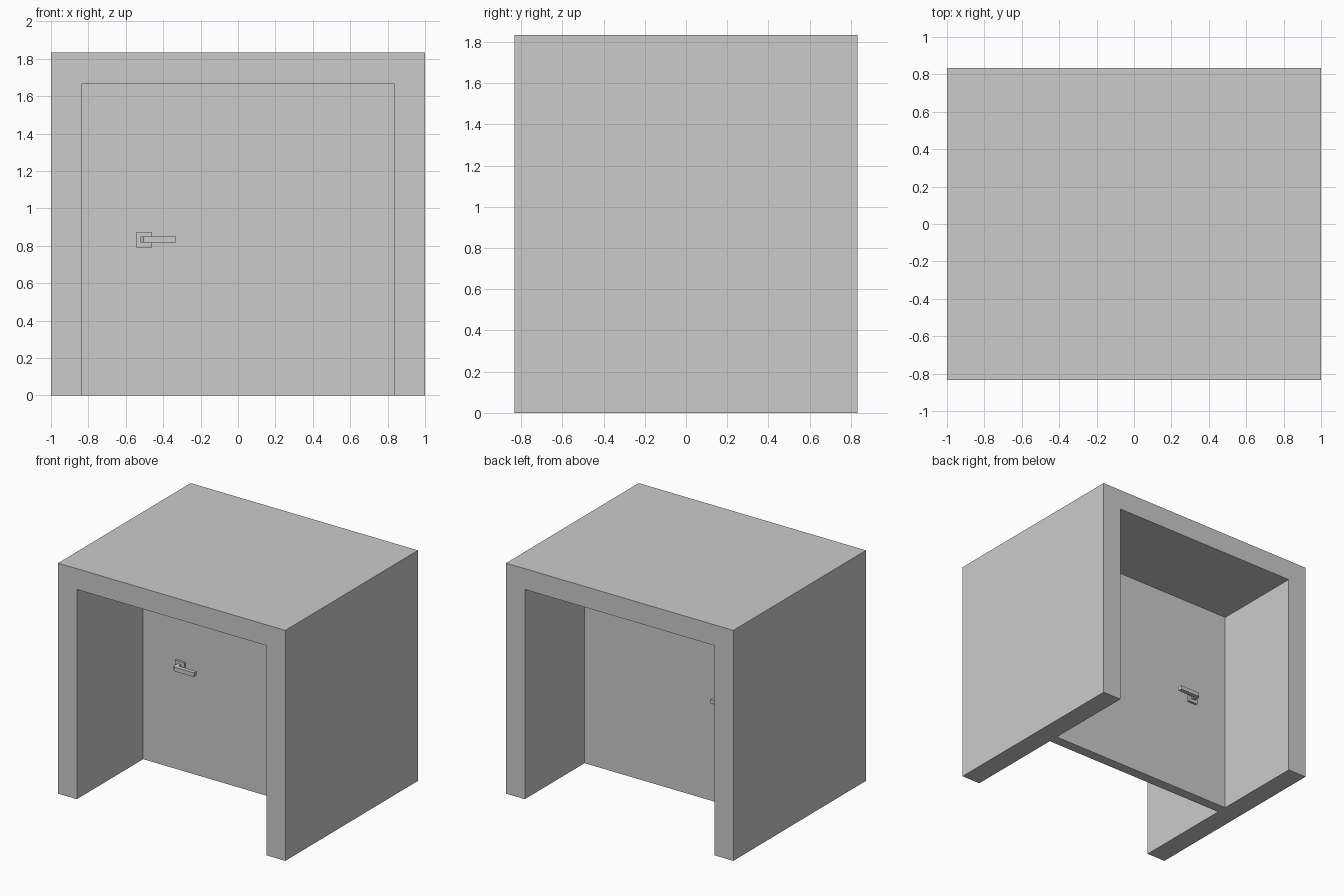
import bpy, bmesh
from mathutils import Vector

if "Cube" in bpy.data.objects:
    bpy.data.objects.remove(bpy.data.objects["Cube"])


def prism(name, profile, direction, to3d):
    """Extrude a closed 2D profile along a direction."""
    bm = bmesh.new()
    face = bm.faces.new([bm.verts.new(to3d(a, b)) for a, b in profile])
    ext = bmesh.ops.extrude_face_region(bm, geom=[face])
    verts = [g for g in ext["geom"] if isinstance(g, bmesh.types.BMVert)]
    bmesh.ops.translate(bm, verts=verts, vec=Vector(direction))
    bmesh.ops.recalc_face_normals(bm, faces=bm.faces)
    mesh = bpy.data.meshes.new(name)
    bm.to_mesh(mesh)
    bm.free()
    obj = bpy.data.objects.new(name, mesh)
    bpy.context.collection.objects.link(obj)
    return obj


def box(name, x0, x1, y0, y1, z0, z1):
    return prism(name, [(x0, z0), (x1, z0), (x1, z1), (x0, z1)],
                 (0, y1 - y0, 0), lambda a, b: (a, y0, b))


W, D, H = 1.0, 0.8333, 1.8333      # outer half width, half depth, height
IW, IH = 0.8345, 1.668             # opening half width and height
T = 0.0833                         # door thickness

# Deep U-shaped door frame
half = [(IW, 0), (W, 0), (W, H)]
profile = half + [(-W, H), (-W, 0), (-IW, 0), (-IW, IH), (IW, IH)]
prism("door_frame", profile, (0, 2 * D, 0), lambda a, b: (a, -D, b))

# Door leaf filling the middle of the opening
box("door_leaf", -IW, IW, 0, T, 0, IH)

# Square plate and bent lever on each face of the door
for side, face_y, s in (("front", 0, -1), ("back", T, 1)):
    ys = sorted((face_y, face_y + s * 0.018))
    box(side + "_handle_plate", -0.543, -0.46, ys[0], ys[1], 0.792, 0.873)
    lever = [(-0.52, 0.018), (-0.487, 0.018), (-0.487, 0.047), (-0.332, 0.047),
             (-0.332, 0.08), (-0.505, 0.08), (-0.52, 0.065)]
    prism(side + "_handle_lever", lever, (0, 0, 0.033),
          lambda a, b: (a, face_y + s * b, 0.818))
